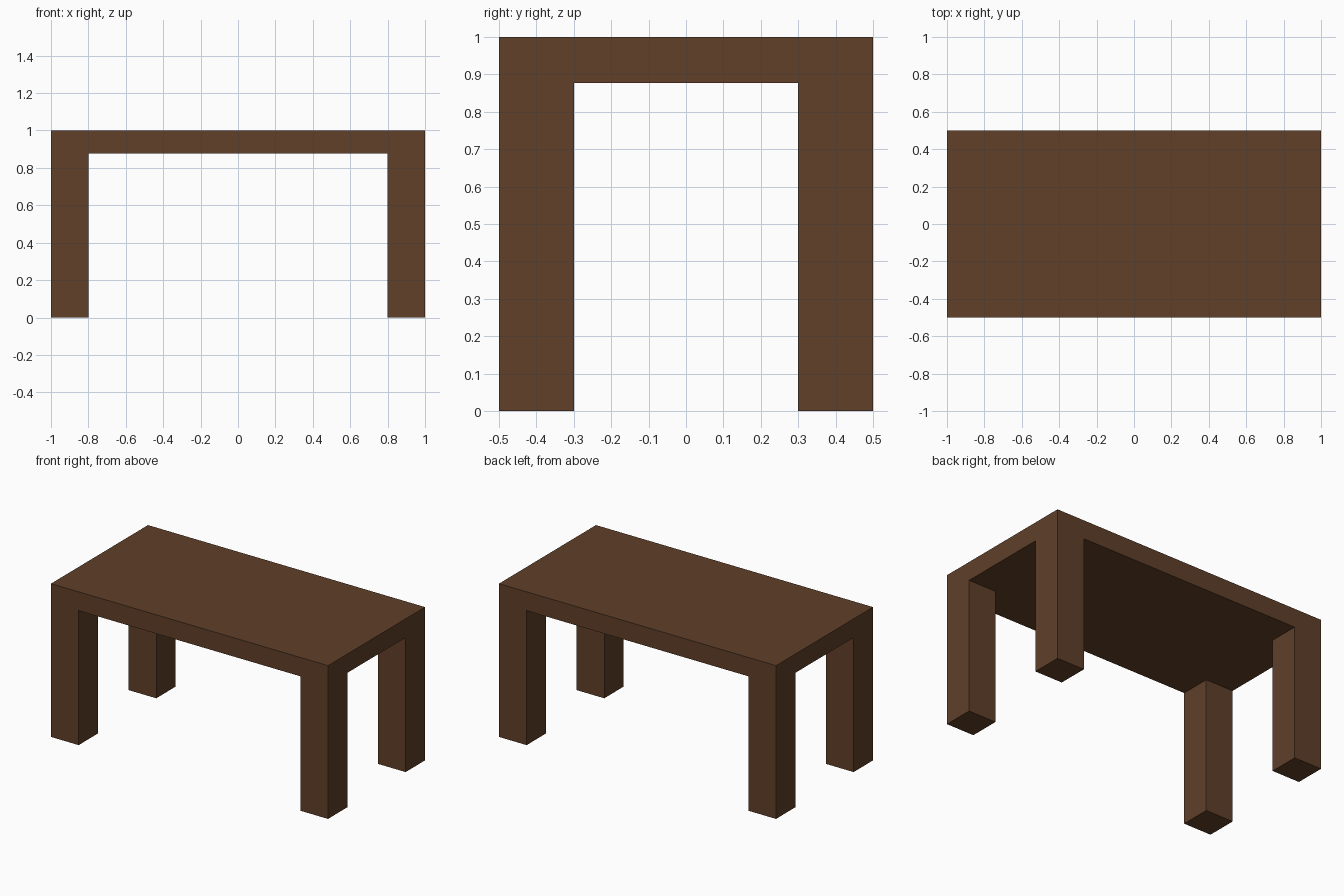
import bpy

if "Cube" in bpy.data.objects:
    bpy.data.objects.remove(bpy.data.objects["Cube"])

LENGTH, DEPTH, HEIGHT = 2.0, 1.0, 1.0
UNDERSIDE = 0.877
LEG = 0.2

wood = bpy.data.materials.new("dark_wood")
wood.diffuse_color = (0.115, 0.05, 0.022, 1)
wood.use_nodes = True
wood.node_tree.nodes["Principled BSDF"].inputs["Base Color"].default_value = wood.diffuse_color


def box(name, center, size):
    bpy.ops.mesh.primitive_cube_add(size=1, location=center)
    obj = bpy.context.object
    obj.name = name
    obj.scale = size
    bpy.ops.object.transform_apply(location=False, rotation=False, scale=True)
    obj.data.materials.append(wood)
    return obj


# Thick slab top
box("table_top", (0, 0, (HEIGHT + UNDERSIDE) / 2), (LENGTH, DEPTH, HEIGHT - UNDERSIDE))

# Four square legs flush with the corners
for y_name, sy in (("front", -1), ("back", 1)):
    for x_name, sx in (("left", -1), ("right", 1)):
        box(f"{y_name}_{x_name}_leg",
            (sx * (LENGTH - LEG) / 2, sy * (DEPTH - LEG) / 2, UNDERSIDE / 2),
            (LEG, LEG, UNDERSIDE))
